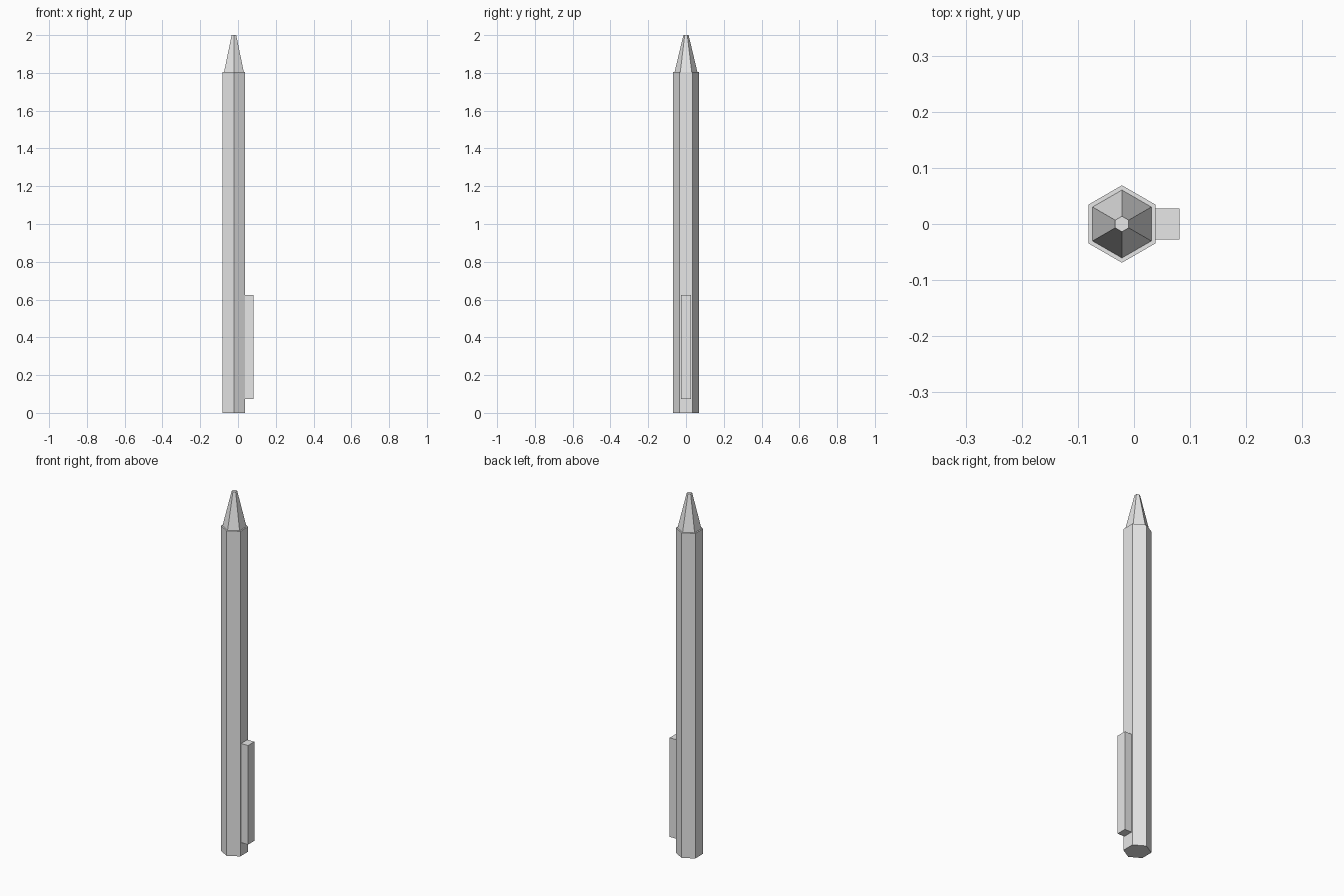
import bpy
import math

if "Cube" in bpy.data.objects:
    bpy.data.objects.remove(bpy.data.objects["Cube"])

AXIS_X = -0.0215      # centre line of the barrel
RADIUS = 0.069        # barrel corner radius
BODY_TOP = 1.804
FLAT_X = AXIS_X + RADIUS * math.cos(math.pi / 6)

grey = bpy.data.materials.new("plain_grey")
grey.diffuse_color = (0.8, 0.8, 0.8, 1.0)
grey.use_nodes = True
grey.node_tree.nodes["Principled BSDF"].inputs["Base Color"].default_value = grey.diffuse_color


def finish(name):
    obj = bpy.context.object
    obj.name = name
    obj.data.materials.append(grey)
    return obj


def hex_prism(name, r_low, r_high, z0, z1):
    """Six-sided prism or frustum with corners on the y axis."""
    bpy.ops.mesh.primitive_cone_add(
        vertices=6, radius1=r_low, radius2=r_high, depth=z1 - z0,
        location=(AXIS_X, 0, (z0 + z1) / 2))
    return finish(name)


# Hexagonal barrel
hex_prism("barrel", RADIUS, RADIUS, 0.0, BODY_TOP)

# Tapered writing tip with a small blunt end
hex_prism("tip", 0.0605, 0.0138, BODY_TOP, 2.0)

# Pocket clip, a plain block against the right-hand flat
x1, z0, z1 = 0.081, 0.074, 0.624
bpy.ops.mesh.primitive_cube_add(
    size=1, location=((FLAT_X + x1) / 2, 0, (z0 + z1) / 2))
clip = finish("clip")
clip.scale = (x1 - FLAT_X, 0.0555, z1 - z0)
